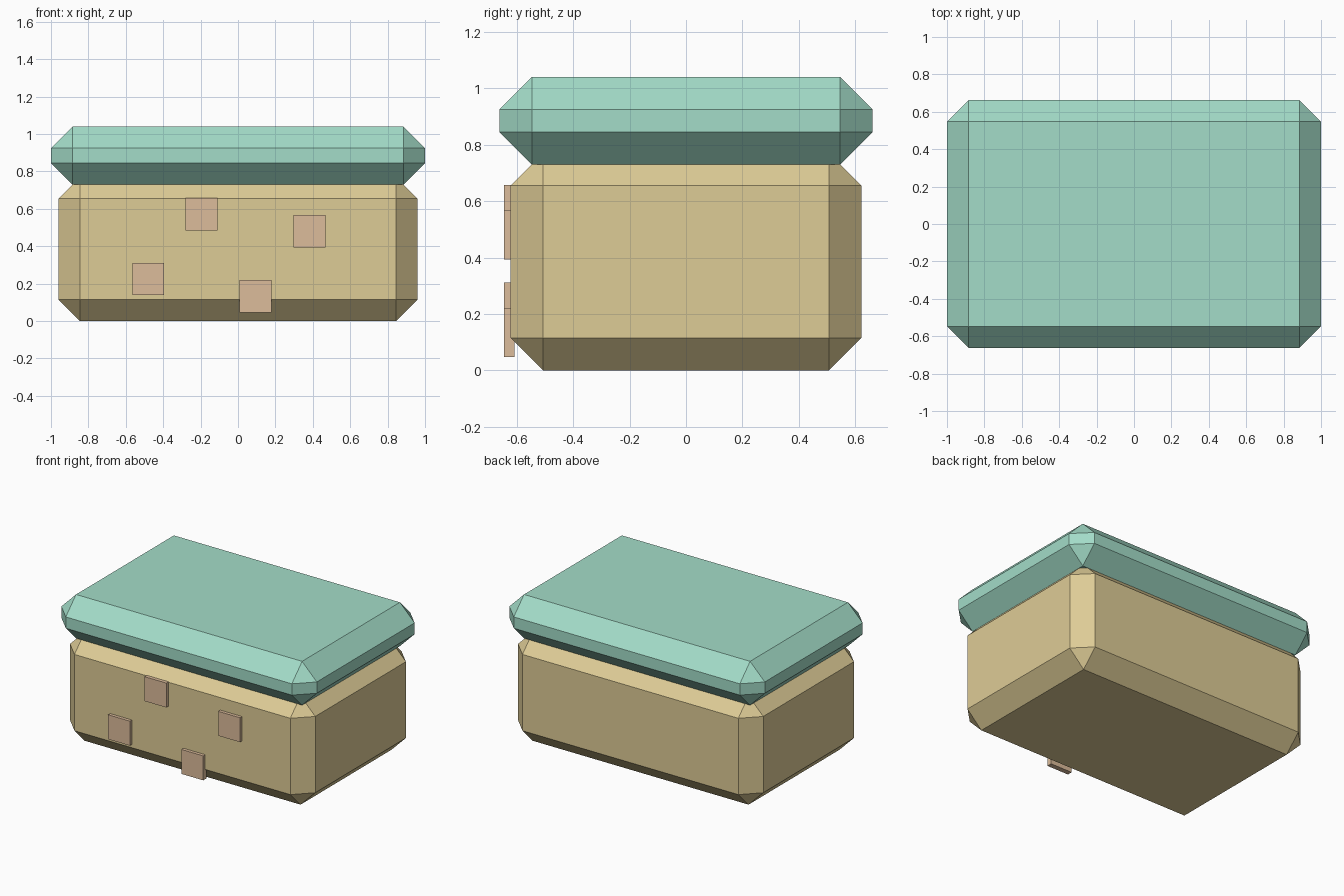
import bpy

cube = bpy.data.objects.get("Cube")
if cube:
    bpy.data.objects.remove(cube, do_unlink=True)


def linear(c):
    c /= 255
    return c / 12.92 if c <= 0.04045 else ((c + 0.055) / 1.055) ** 2.4


def material(name, rgb):
    colour = [linear(c) for c in rgb] + [1]
    mat = bpy.data.materials.new(name)
    mat.use_nodes = True
    mat.diffuse_color = colour
    shader = next(n for n in mat.node_tree.nodes if n.type == "BSDF_PRINCIPLED")
    shader.inputs["Base Color"].default_value = colour
    return mat


def box(name, centre, size, mat, chamfer=0):
    bpy.ops.mesh.primitive_cube_add(size=1, location=centre)
    obj = bpy.context.object
    obj.name = name
    obj.scale = size
    bpy.ops.object.transform_apply(location=False, rotation=False, scale=True)
    obj.data.materials.append(mat)
    if chamfer:
        mod = obj.modifiers.new("chamfer", "BEVEL")
        mod.width = chamfer
        mod.segments = 1
        mod.limit_method = "NONE"
    return obj


tan = material("pale tan", (222, 204, 150))
mint = material("mint green", (163, 220, 200))
clay = material("dusty clay", (220, 188, 155))

# Chamfered body and overhanging lid
CHAMFER = 0.115
box("body", (0, 0, 0.385), (1.92, 1.244, 0.77), tan, CHAMFER)
box("lid", (0, 0, 0.885), (2, 1.324, 0.31), mint, CHAMFER)

# Square plates scattered over the front
for x, z in [(-0.195, 0.571), (0.382, 0.48), (-0.48, 0.225), (0.094, 0.133)]:
    box("front_plate", (x, -0.627, z), (0.17, 0.036, 0.173), clay)
